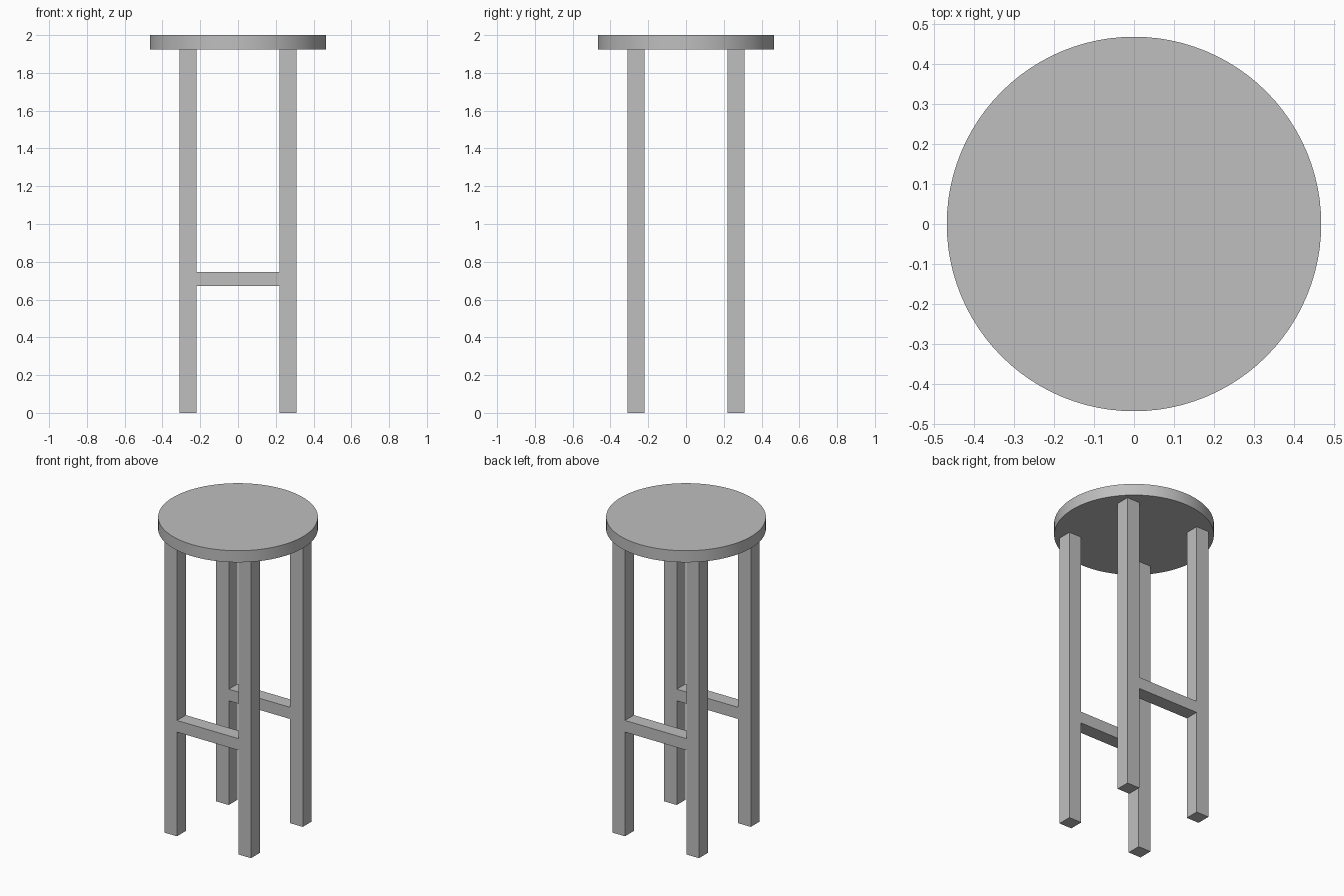
import bpy
import math

cube = bpy.data.objects.get("Cube")
if cube:
    bpy.data.objects.remove(cube, do_unlink=True)

GREY = (0.52, 0.52, 0.52, 1.0)
mat = bpy.data.materials.new("plain_grey")
mat.use_nodes = True
mat.diffuse_color = GREY
mat.node_tree.nodes["Principled BSDF"].inputs["Base Color"].default_value = GREY

SEAT_RADIUS, SEAT_BOTTOM, SEAT_TOP = 0.467, 1.925, 2.0
LEG_WIDTH, LEG_CENTRE = 0.09, 0.264
RUNG_BOTTOM, RUNG_TOP = 0.672, 0.747


def box(name, x, y, size_x, size_y, bottom, top):
    bpy.ops.mesh.primitive_cube_add(size=1, location=(x, y, (bottom + top) / 2))
    obj = bpy.context.object
    obj.name = name
    obj.scale = (size_x, size_y, top - bottom)
    bpy.ops.object.transform_apply(location=False, rotation=False, scale=True)
    obj.data.materials.append(mat)


# Round seat
bpy.ops.mesh.primitive_cylinder_add(
    vertices=96, radius=SEAT_RADIUS, depth=SEAT_TOP - SEAT_BOTTOM,
    location=(0, 0, (SEAT_BOTTOM + SEAT_TOP) / 2))
seat = bpy.context.object
seat.name = "seat"
seat.data.materials.append(mat)
bpy.ops.object.shade_smooth_by_angle(angle=math.radians(30))

# Four square legs, with one rung between the legs at the front and at the back
for end, sy in (("front", -1), ("back", 1)):
    y = sy * LEG_CENTRE
    for side, sx in (("right", -1), ("left", 1)):
        box(f"{end}_{side}_leg", sx * LEG_CENTRE, y, LEG_WIDTH, LEG_WIDTH, 0, SEAT_BOTTOM)
    box(f"{end}_rung", 0, y, 2 * LEG_CENTRE - LEG_WIDTH, LEG_WIDTH, RUNG_BOTTOM, RUNG_TOP)
